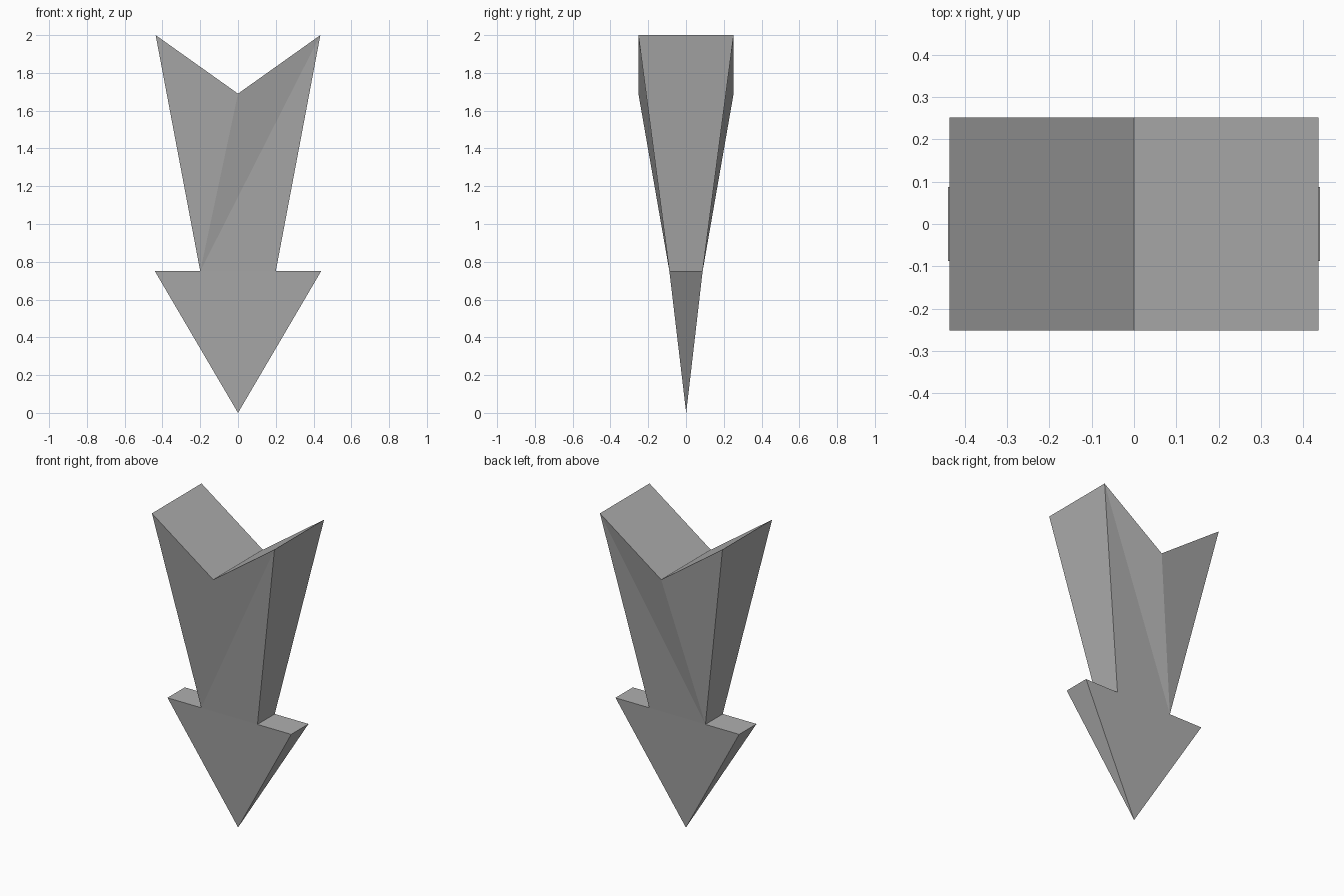
import bpy
import bmesh

# Remove the default object
cube = bpy.data.objects.get("Cube")
if cube:
    bpy.data.objects.remove(cube, do_unlink=True)

# One plain grey for the whole arrow
GREY = (0.43, 0.43, 0.43, 1.0)
grey = bpy.data.materials.new("plain_grey")
grey.use_nodes = True
grey.diffuse_color = GREY
grey.node_tree.nodes["Principled BSDF"].inputs["Base Color"].default_value = GREY

# Outline of the arrow: name -> (x, z, half depth)
OUTLINE = {
    "tip": (0, 0, 0.001),
    "right_barb": (0.44, 0.75, 0.088),
    "right_neck": (0.2, 0.75, 0.088),
    "right_fin": (0.436, 2.0, 0.252),
    "notch": (0, 1.69, 0.252),
    "left_fin": (-0.436, 2.0, 0.252),
    "left_neck": (-0.2, 0.75, 0.088),
    "left_barb": (-0.44, 0.75, 0.088),
}

# Flat panels on the front and back: the head, then the creased shaft
PANELS = [
    ("tip", "right_barb", "right_neck", "left_neck", "left_barb"),
    ("left_neck", "right_neck", "right_fin"),
    ("left_neck", "right_fin", "notch"),
    ("left_neck", "notch", "left_fin"),
]

bm = bmesh.new()
front = {n: bm.verts.new((x, -d, z)) for n, (x, z, d) in OUTLINE.items()}
back = {n: bm.verts.new((x, d, z)) for n, (x, z, d) in OUTLINE.items()}

for panel in PANELS:
    bm.faces.new([front[n] for n in panel])
    bm.faces.new([back[n] for n in reversed(panel)])

# Walls joining front to back around the outline
names = list(OUTLINE)
for a, b in zip(names, names[1:] + names[:1]):
    bm.faces.new((front[a], back[a], back[b], front[b]))

# Close the tip to a sharp point
bmesh.ops.remove_doubles(bm, verts=bm.verts[:], dist=0.005)
bmesh.ops.recalc_face_normals(bm, faces=bm.faces[:])

mesh = bpy.data.meshes.new("arrow")
bm.to_mesh(mesh)
bm.free()
mesh.materials.append(grey)
arrow = bpy.data.objects.new("arrow", mesh)
bpy.context.collection.objects.link(arrow)
